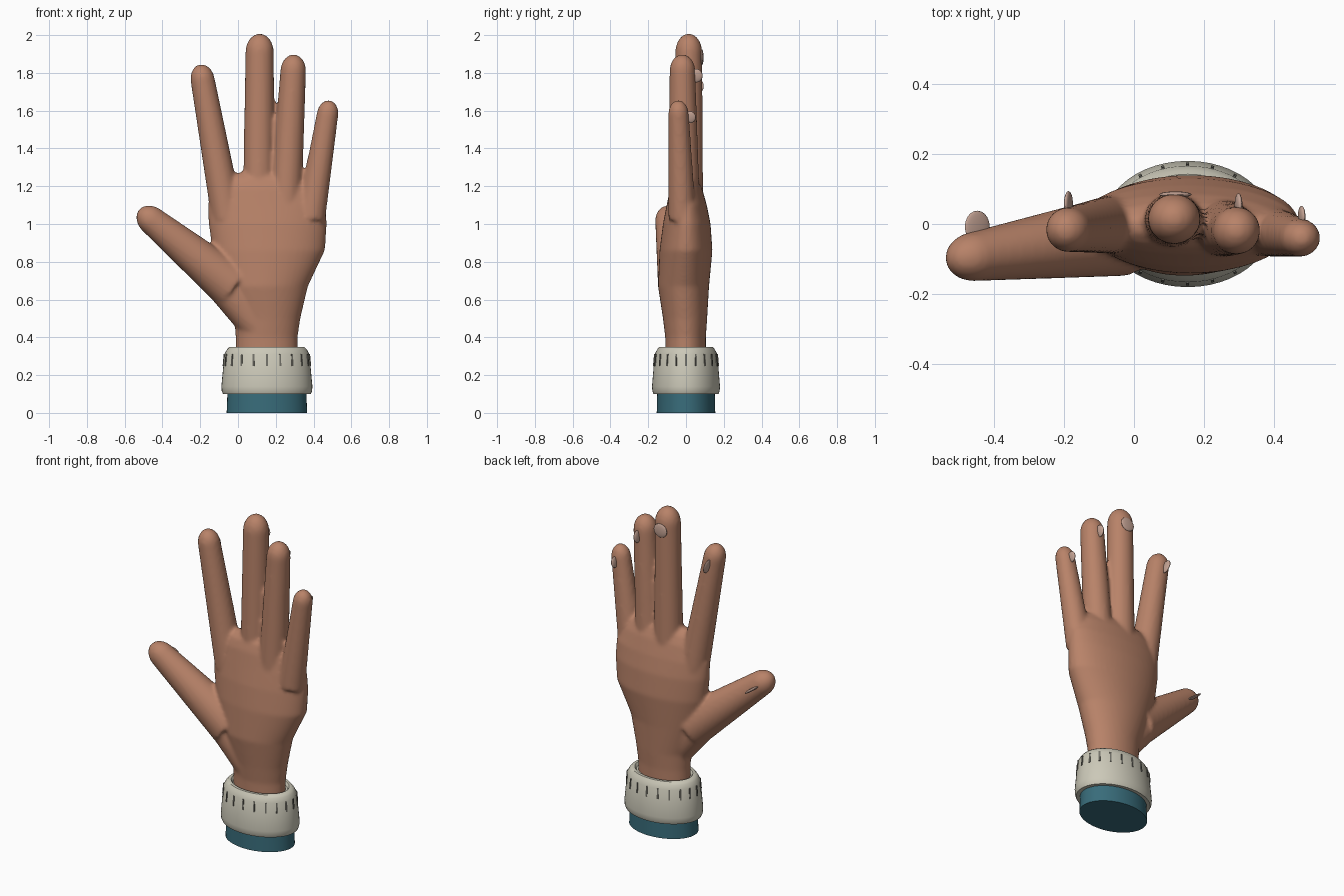
import bpy
import bmesh
from math import sin, cos, pi
from mathutils import Vector, Matrix

default = bpy.data.objects.get("Cube")
if default:
    bpy.data.objects.remove(default, do_unlink=True)


def material(name, color):
    m = bpy.data.materials.new(name)
    m.use_nodes = True
    m.diffuse_color = (*color, 1)
    m.node_tree.nodes["Principled BSDF"].inputs["Base Color"].default_value = (*color, 1)
    return m


skin = material("skin", (0.48, 0.225, 0.14))
nail_pink = material("nail_pink", (0.56, 0.37, 0.30))
cream = material("cream_knit", (0.60, 0.58, 0.48))
groove = material("knit_groove", (0.17, 0.165, 0.14))
teal = material("teal_cloth", (0.04, 0.15, 0.195))


def loft(bm, rings, sides=32):
    """Skin a closed tube through rings given as (centre, axis_u, axis_v)."""
    loops = []
    for c, u, v in rings:
        angles = [2 * pi * i / sides for i in range(sides)]
        loops.append([bm.verts.new(c + u * cos(a) + v * sin(a)) for a in angles])
    for a, b in zip(loops, loops[1:]):
        for i in range(sides):
            j = (i + 1) % sides
            bm.faces.new((a[i], a[j], b[j], b[i]))
    bm.faces.new(loops[0][::-1])
    bm.faces.new(loops[-1])


def finish(bm, name, mat, angle=0.6):
    bmesh.ops.recalc_face_normals(bm, faces=bm.faces)
    mesh = bpy.data.meshes.new(name)
    bm.to_mesh(mesh)
    bm.free()
    mesh.materials.append(mat)
    ob = bpy.data.objects.new(name, mesh)
    bpy.context.collection.objects.link(ob)
    bpy.ops.object.select_all(action='DESELECT')
    bpy.context.view_layer.objects.active = ob
    ob.select_set(True)
    bpy.ops.object.shade_smooth_by_angle(angle=angle)
    return ob


def flat_ring(z, x0, x1, y0, y1):
    centre = Vector(((x0 + x1) / 2, (y0 + y1) / 2, z))
    return centre, Vector(((x1 - x0) / 2, 0, 0)), Vector((0, (y1 - y0) / 2, 0))


def finger(bm, base, tip, r_base, r_tip, depth=1.0):
    """Tapered finger whose rounded end touches the tip point."""
    base, tip = Vector(base), Vector(tip)
    axis = (tip - base).normalized()
    v = axis.cross(Vector((1, 0, 0) if abs(axis.x) < 0.5 else (0, 0, 1))).normalized()
    u = v.cross(axis)
    # the axis closest to y carries the depth factor
    if abs(u.y) > abs(v.y):
        u, v = v, u
    dome = r_tip * 1.3
    shoulder = tip - axis * dome
    rings = [(base.lerp(shoulder, t), r_base + (r_tip - r_base) * t)
             for t in (0, 0.25, 0.5, 0.75, 1)]
    for k in range(1, 8):
        a = k * pi / 2 / 7.3
        rings.append((shoulder + axis * dome * sin(a), r_tip * cos(a)))
    loft(bm, [(c, u * r, v * r * depth) for c, r in rings])


# Hand: palm and digits fused into one skin
hand = bmesh.new()
palm = [
    (0.28, -0.012, 0.315, -0.11, 0.105),
    (0.40, -0.012, 0.315, -0.11, 0.105),
    (0.50, -0.02, 0.33, -0.122, 0.112),
    (0.67, -0.085, 0.37, -0.148, 0.122),
    (0.86, -0.135, 0.46, -0.140, 0.140),
    (1.00, -0.155, 0.47, -0.122, 0.130),
    (1.10, -0.160, 0.465, -0.102, 0.110),
    (1.19, -0.135, 0.425, -0.085, 0.085),
    (1.24, -0.09, 0.38, -0.068, 0.062),
    (1.27, -0.02, 0.31, -0.04, 0.035),
]
loft(hand, [flat_ring(*row) for row in palm], 48)

finger(hand, (-0.055, 0.0, 1.03), (-0.202, -0.018, 1.845), 0.085, 0.064)
finger(hand, (0.11, 0.01, 1.05), (0.115, 0.015, 2.008), 0.085, 0.075, 0.95)
finger(hand, (0.25, -0.01, 1.05), (0.297, -0.02, 1.898), 0.085, 0.068)
finger(hand, (0.385, -0.02, 1.03), (0.486, -0.042, 1.655), 0.077, 0.057, 0.95)
finger(hand, (-0.03, -0.03, 0.67), (-0.525, -0.103, 1.075), 0.125, 0.075, 0.95)
# Thumb root blending down into the wrist
finger(hand, (0.10, -0.02, 0.46), (-0.17, -0.04, 0.80), 0.09, 0.10)

hand_ob = finish(hand, "hand", skin)
remesh = hand_ob.modifiers.new("fuse", 'REMESH')
remesh.mode = 'VOXEL'
remesh.voxel_size = 0.011
remesh.use_smooth_shade = True
relax = hand_ob.modifiers.new("soften", 'SMOOTH')
relax.factor = 0.5
relax.iterations = 6

# Fingernails: thin ovals given by centre, half sizes, and tilt about y
nails = {
    "index_nail": ((-0.187, 0.058, 1.73), (0.010, 0.036, 0.042), -0.2),
    "middle_nail": ((0.118, 0.084, 1.882), (0.046, 0.009, 0.042), 0),
    "ring_nail": ((0.298, 0.054, 1.785), (0.010, 0.034, 0.036), 0.15),
    "little_nail": ((0.478, 0.022, 1.565), (0.009, 0.030, 0.032), 0.2),
    "thumb_nail": ((-0.447, -0.008, 1.005), (0.043, 0.046, 0.008), 0.6),
}
for name, (centre, size, tilt) in nails.items():
    bm = bmesh.new()
    bmesh.ops.create_uvsphere(
        bm, u_segments=20, v_segments=12, radius=1,
        matrix=Matrix.Translation(centre) @ Matrix.Rotation(tilt, 4, 'Y')
        @ Matrix.Diagonal((*size, 1)))
    finish(bm, name, nail_pink, pi)

CX = 0.153


def band(z, rx, ry):
    return flat_ring(z, CX - rx, CX + rx, -ry, ry)


# Sleeve
bm = bmesh.new()
loft(bm, [band(0, 0.213, 0.155), band(0.13, 0.208, 0.152)], 48)
finish(bm, "sleeve", teal)

# Cuff with rounded rims
bm = bmesh.new()
profile = [(0.10, 0.20, 0.145), (0.10, 0.232, 0.172), (0.115, 0.239, 0.178),
           (0.14, 0.241, 0.180), (0.31, 0.225, 0.166), (0.335, 0.212, 0.153),
           (0.35, 0.198, 0.142), (0.35, 0.180, 0.125), (0.335, 0.170, 0.115)]
loft(bm, [band(*p) for p in profile], 48)
finish(bm, "cuff", cream, 0.9)

# Knit grooves around the top of the cuff
bm = bmesh.new()
for k in range(20):
    a = 2 * pi * k / 20
    spot = Vector((CX + 0.2275 * sin(a), -0.168 * cos(a), 0.28))
    normal = Vector((sin(a) / 0.2275, -cos(a) / 0.168, 0))
    turn = normal.to_track_quat('Y', 'Z').to_matrix().to_4x4()
    lean = Matrix.Rotation(0.09, 4, 'X')
    bmesh.ops.create_cube(bm, size=1, matrix=Matrix.Translation(spot) @ turn @ lean
                          @ Matrix.Diagonal((0.009, 0.008, 0.062, 1)))
finish(bm, "cuff_grooves", groove)
